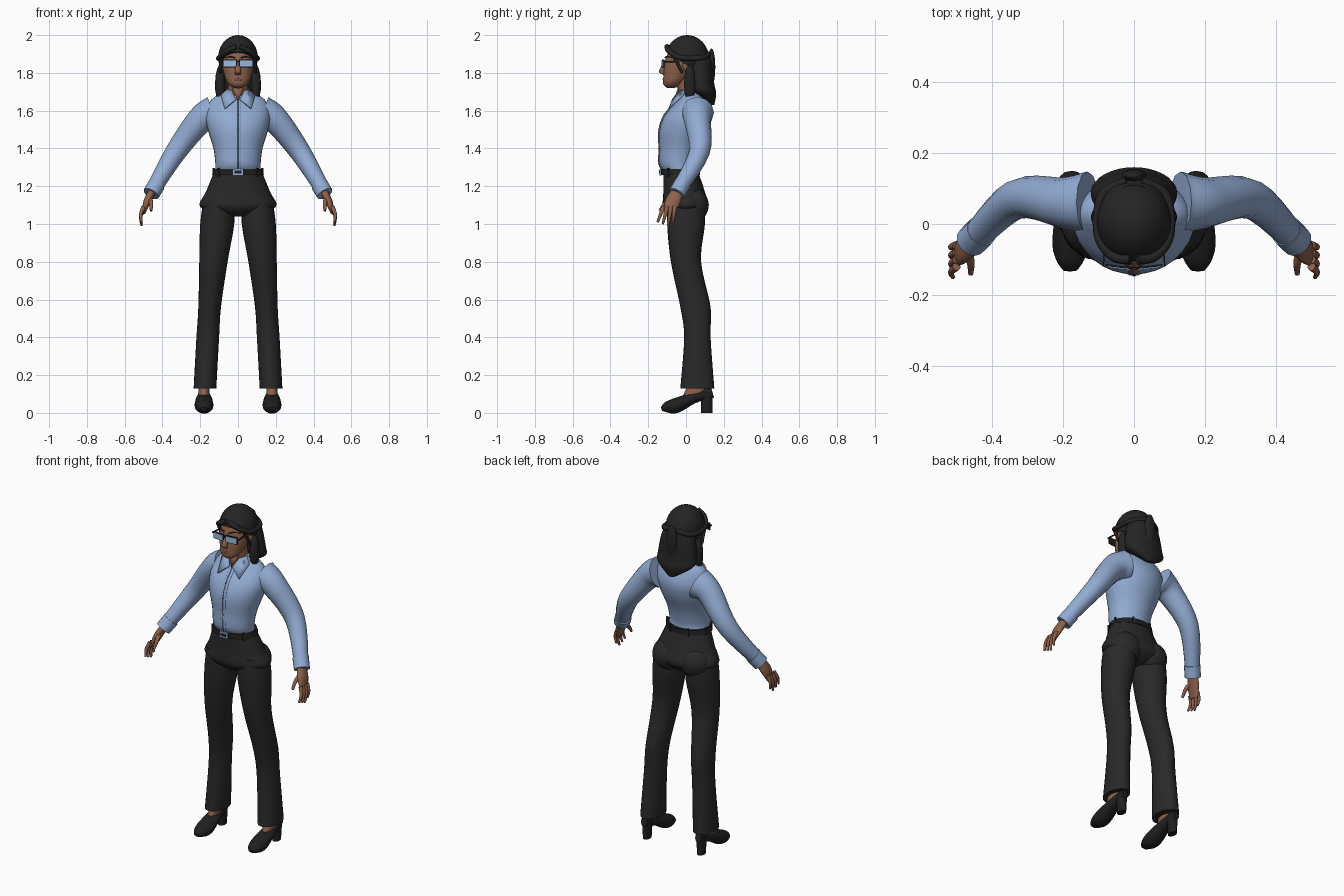
import bpy, bmesh, math
from mathutils import Vector, Matrix

cube = bpy.data.objects.get("Cube")
if cube:
    bpy.data.objects.remove(cube, do_unlink=True)


def material(name, red, green, blue):
    mat = bpy.data.materials.new(name)
    mat.use_nodes = True
    mat.diffuse_color = (red, green, blue, 1)
    shader = mat.node_tree.nodes["Principled BSDF"]
    shader.inputs["Base Color"].default_value = mat.diffuse_color
    shader.inputs["Roughness"].default_value = 0.8
    return mat


SHIRT = material("shirt blue", .29, .41, .65)
SEAM = material("seam blue", .1, .15, .27)
TROUSER = material("trouser charcoal", .022, .022, .022)
LEATHER = material("leather black", .014, .014, .014)
HAIR = material("hair black", .018, .018, .018)
SKIN = material("skin brown", .27, .12, .07)
LIPS = material("lip brown", .2, .07, .05)
LENS = material("lens blue", .33, .5, .75)
SIDES = {"left_": 1, "right_": -1}
ALONG_X, ALONG_Y, ALONG_Z = Matrix.Identity(3)


def finish(name, bm, mat, side=1, sharp_angle=50):
    """Turn a bmesh into a smooth object, reflected for the right side."""
    bmesh.ops.scale(bm, vec=(side, 1, 1), verts=bm.verts)
    bmesh.ops.recalc_face_normals(bm, faces=bm.faces)
    mesh = bpy.data.meshes.new(name)
    bm.to_mesh(mesh)
    bm.free()
    mesh.materials.append(mat)
    ob = bpy.data.objects.new(name, mesh)
    bpy.context.collection.objects.link(ob)
    bpy.ops.object.select_all(action="DESELECT")
    ob.select_set(True)
    bpy.context.view_layer.objects.active = ob
    bpy.ops.object.shade_smooth_by_angle(angle=math.radians(sharp_angle))
    return ob


def smooth_sections(sections, steps=5):
    """Pass a Catmull-Rom curve through the cross-sections."""
    first, last = sections[0], sections[-1]
    padded = [first, *sections, last]
    result = []
    for window in zip(padded, padded[1:], padded[2:], padded[3:]):
        for step in range(steps):
            t = step / steps
            result.append([q + t / 2 * (r - p + t * (2 * p - 5 * q + 4 * r - s + t * (3 * q - 3 * r + s - p)))
                           for p, q, r, s in zip(*window)])
    return result + [last]


def loft(name, sections, mat, across=None, side=1, count=24):
    """Skin ellipses (x, y, z, radius, radius): level, or square to the path when across is given."""
    rows = smooth_sections(sections)
    bm = bmesh.new()
    rings = []
    for i, (*centre, radius_u, radius_v) in enumerate(rows):
        u, v = ALONG_X, ALONG_Y
        if across:
            before, after = rows[max(i - 1, 0)], rows[min(i + 1, len(rows) - 1)]
            tangent = (Vector(after[:3]) - Vector(before[:3])).normalized()
            u = (across - tangent * across.dot(tangent)).normalized()
            v = tangent.cross(u)
        angles = [math.tau * k / count for k in range(count)]
        rings.append([bm.verts.new(Vector(centre) + u * radius_u * math.cos(a) + v * radius_v * math.sin(a))
                      for a in angles])
    for low, high in zip(rings, rings[1:]):
        for k in range(count):
            bm.faces.new((low[k - 1], low[k], high[k], high[k - 1]))
    bm.faces.new(rings[0])
    bm.faces.new(rings[-1])
    return finish(name, bm, mat, side)


def tube(name, points, start, end, mat, across=ALONG_Y, side=1):
    """Round strand whose radius runs evenly from start to end."""
    last = len(points) - 1
    radii = [start + (end - start) * i / last for i in range(len(points))]
    return loft(name, [(*p, r, r) for p, r in zip(points, radii)], mat, across, side, count=12)


def placed(location, size, turn=0):
    return Matrix.Translation(location) @ Matrix.Rotation(turn, 4, "Z") @ Matrix.Diagonal((*size, 1))


def box(name, location, size, mat, turn=0, side=1):
    bm = bmesh.new()
    bmesh.ops.create_cube(bm, size=1, matrix=placed(location, size, turn))
    return finish(name, bm, mat, side, sharp_angle=30)


def ball(name, location, size, mat, side=1, cut=None):
    """Ellipsoid, with the part behind an optional (point, normal) plane removed."""
    bm = bmesh.new()
    bmesh.ops.create_uvsphere(bm, u_segments=32, v_segments=20, radius=1, matrix=placed(location, size))
    if cut:
        geometry = [*bm.verts, *bm.edges, *bm.faces]
        bmesh.ops.bisect_plane(bm, geom=geometry, plane_co=cut[0], plane_no=cut[1], clear_inner=True)
        bmesh.ops.holes_fill(bm, edges=[e for e in bm.edges if e.is_boundary])
    return finish(name, bm, mat, side)


def plate(name, points, mat, side=1):
    bm = bmesh.new()
    bm.faces.new([bm.verts.new(p) for p in points])
    ob = finish(name, bm, mat, side)
    solid = ob.modifiers.new("thickness", "SOLIDIFY")
    solid.thickness, solid.offset = .008, 0


# Shirt body; placket, seam and buttons follow its front
torso = [(0, -.03, 1.28, .12, .09), (0, -.04, 1.32, .12, .1), (0, -.03, 1.4, .13, .11), (0, -.01, 1.5, .16, .13),
         (0, .01, 1.58, .17, .12), (0, .03, 1.66, .14, .07), (0, .02, 1.71, .05, .05)]
loft("shirt_body", torso, SHIRT, count=32)
front = [Vector((0, y - depth, z)) for x, y, z, width, depth in torso[:-1]]
loft("shirt_placket", [(*p, .016, .004) for p in front], SHIRT, ALONG_X)
loft("placket_seam", [(*p, .003, .006) for p in front], SEAM, ALONG_X)
for point in front[1:-1]:
    ball("shirt_button", point, (.007, .008, .007), SEAM)

# Collar and open neck
loft("collar_stand", [(0, .02, 1.66, .08, .06), (0, .03, 1.72, .06, .06)], SHIRT)
plate("neck_opening", [(-.03, -.04, 1.72), (.03, -.04, 1.72), (0, -.06, 1.65)], SKIN)

# Belt, buckle and loops
loft("belt", [(0, -.03, 1.26, .137, .104), (0, -.03, 1.29, .127, .104)], LEATHER, count=32)
box("buckle", (0, -.134, 1.275), (.054, .01, .034), SHIRT)
box("buckle_slot", (0, -.137, 1.275), (.036, .01, .014), LEATHER)
for k in range(7):
    angle = math.tau * (k + .25) / 7
    spot = (.132 * math.cos(angle), .104 * math.sin(angle) - .03, 1.275)
    if k != 5:
        box("belt_loop", spot, (.01, .01, .045), TROUSER, angle)

# Hips
loft("trouser_hips", [(0, -.03, 1.29, .12, .09), (0, -.01, 1.17, .17, .11), (0, 0, 1.09, .2, .12),
                      (0, 0, 1.04, .07, .07)], TROUSER, count=32)

# Head, nose, lips and glasses bridge
loft("neck", [(0, .03, 1.64, .06, .06), (0, 0, 1.79, .05, .06)], SKIN)
loft("head", [(0, -.08, 1.72, .02, .02), (0, -.07, 1.74, .05, .05), (0, -.05, 1.78, .07, .07),
              (0, -.02, 1.86, .085, .09), (0, 0, 1.95, .07, .08)], SKIN, count=32)
loft("nose", [(0, -.1, 1.87, .01, .01), (0, -.127, 1.81, .016, .016), (0, -.115, 1.79, .014, .006)], SKIN)
ball("lips", (0, -.114, 1.765), (.022, .01, .009), LIPS)
box("glasses_bridge", (0, -.125, 1.86), (.02, .005, .006), LEATHER)

# Hair: cap, falling back and tied tail
ball("hair_cap", (0, .006, 1.88), (.105, .114, .12), HAIR, cut=((0, -.1, 1.91), (0, .56, .83)))
loft("back_hair", [(0, .05, 1.93, .07, .06), (0, .07, 1.85, .1, .07), (0, .08, 1.74, .12, .07),
                   (0, .1, 1.69, .11, .06), (0, .14, 1.63, .02, .01)], HAIR, count=32)
ball("tied_tail", (0, .135, 1.83), (.035, .02, .1), HAIR)

for label, side in SIDES.items():
    # Collar flap, sleeve and cuff
    plate(label + "collar_flap", [(.01, -.07, 1.66), (.07, -.09, 1.61), (.09, -.02, 1.68),
                                  (.05, .01, 1.72), (.03, -.04, 1.7)], SHIRT, side)
    tube(label + "sleeve", [(.13, .06, 1.59), (.2, .06, 1.55), (.33, .07, 1.38), (.45, -.04, 1.18)],
         .088, .04, SHIRT, side=side)
    tube(label + "cuff", [(.43, -.02, 1.21), (.46, -.05, 1.16)], .046, .045, SHIRT, side=side)

    # Hand
    loft(label + "palm", [(.45, -.04, 1.18, .03, .02), (.48, -.07, 1.12, .04, .02), (.5, -.09, 1.06, .03, .01)],
         SKIN, ALONG_Y, side)
    for k in range(4):
        knuckle = Vector((.5, -.12 + .02 * k, 1.09))
        tip = knuckle + Vector((.01, -.03 + .007 * k, -.08 - .01 * (k % 3)))
        bend = knuckle.lerp(tip, .5) + ALONG_X * .01
        tube(label + "finger", [knuckle, bend, tip], .012, .006, SKIN, side=side)
    tube(label + "thumb", [(.47, -.07, 1.14), (.46, -.11, 1.11), (.46, -.14, 1.07)], .015, .007, SKIN, ALONG_X, side)

    # Trouser leg
    loft(label + "trouser_leg", [(.1, 0, 1.14, .08, .1), (.11, 0, 1, .09, .1), (.13, 0, .8, .075, .08),
                                 (.15, .05, .56, .06, .08), (.16, .06, .4, .06, .07), (.175, .06, .13, .06, .09)],
         TROUSER, side=side)
    ball(label + "seat", (.09, .04, 1.1), (.09, .08, .09), TROUSER, side)

    # Foot and heeled shoe
    foot = .18
    loft(label + "foot", [(foot, .07, .2, .03, .04), (foot, .04, .08, .03, .06)], SKIN, side=side)
    loft(label + "shoe", [(foot, -.13, .02, .02, .01), (foot, -.1, .03, .04, .03), (foot, -.05, .04, .05, .04),
                          (foot, .04, .08, .04, .03), (foot, .14, .11, .02, .03)], LEATHER, ALONG_X, side)
    loft(label + "heel", [(foot, .11, .11, .03, .03), (foot, .11, 0, .02, .03)], LEATHER, side=side)

    # Ear, eyebrow and glasses
    ball(label + "ear", (.086, 0, 1.84), (.012, .018, .03), SKIN, side)
    tube(label + "eyebrow", [(.016, -.11, 1.88), (.04, -.1, 1.886), (.07, -.07, 1.88)],
         .004, .002, HAIR, ALONG_Z, side)
    box(label + "lens_rim", (.043, -.12, 1.85), (.074, .006, .042), LEATHER, .12, side)
    box(label + "lens", (.043, -.123, 1.85), (.065, .006, .033), LENS, .12, side)
    box(label + "temple_arm", (.083, -.06, 1.86), (.004, .12, .008), LEATHER, .06, side)

    # Strands swept back, strand at the temple and side lock
    tube(label + "swept_strand", [(.01, -.1, 1.94), (.06, -.09, 1.915), (.1, -.03, 1.88), (.09, .08, 1.88),
                                  (.02, .12, 1.9)], .014, .014, HAIR, ALONG_Z, side)
    tube(label + "temple_strand", [(.085, -.06, 1.88), (.095, -.02, 1.8)], .01, .006, HAIR, side=side)
    ball(label + "side_lock", (.095, .02, 1.74), (.026, .03, .1), HAIR, side)
